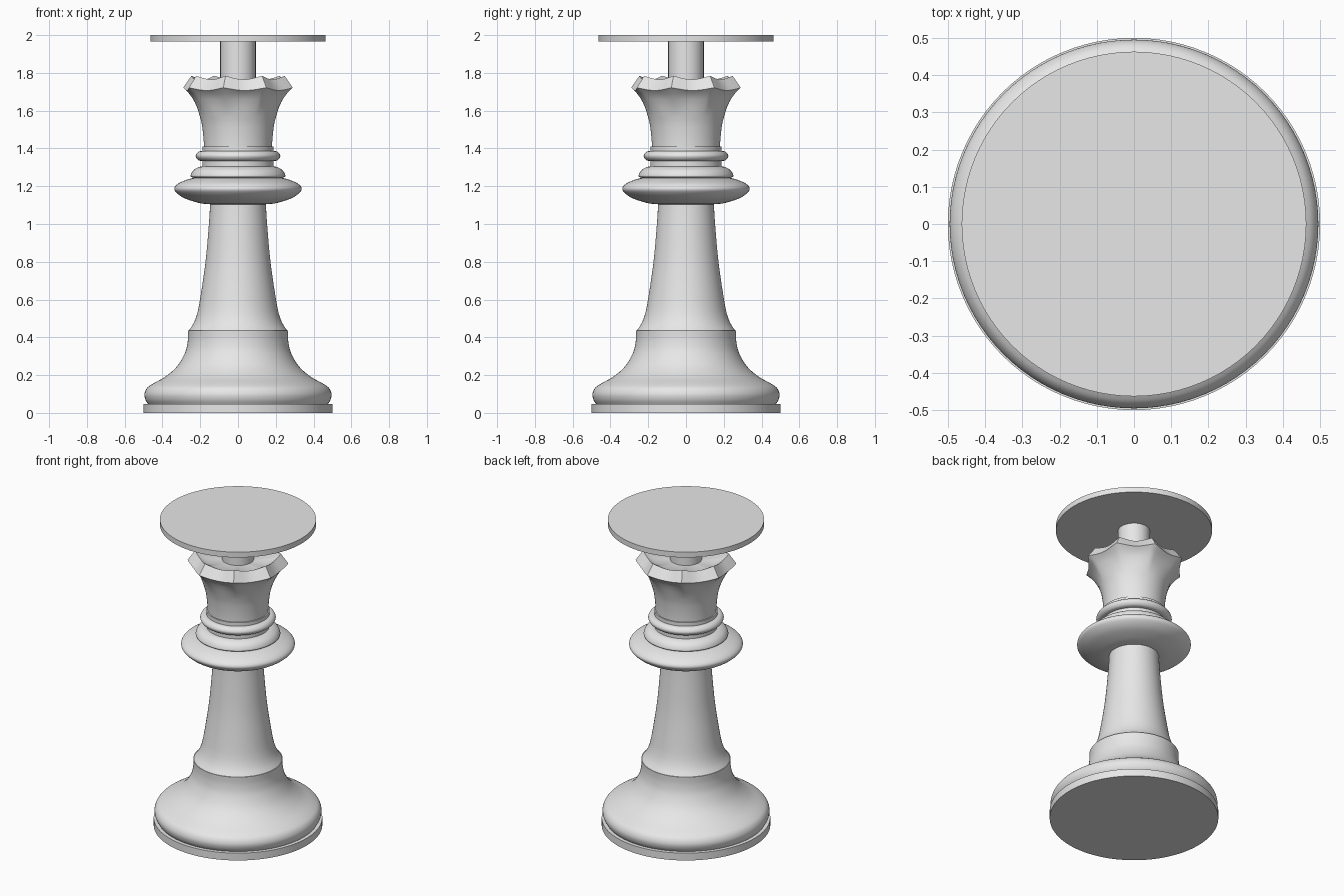
import bpy, bmesh, math

cube = bpy.data.objects.get("Cube")
if cube:
    bpy.data.objects.remove(cube, do_unlink=True)

grey = bpy.data.materials.new("plain grey")
grey.use_nodes = True
grey.diffuse_color = (0.8, 0.8, 0.8, 1)
grey.node_tree.nodes["Principled BSDF"].inputs["Base Color"].default_value = (0.8, 0.8, 0.8, 1)


def curve(points, steps=6):
    """Smooth curve through the (radius, height) points."""
    p = [points[0]] + points + [points[-1]]
    out = []
    for a, b, c, d in zip(p, p[1:], p[2:], p[3:]):
        for i in range(steps):
            t = i / steps
            out.append(tuple(
                0.5 * (2 * b[k] + (c[k] - a[k]) * t
                       + (2 * a[k] - 5 * b[k] + 4 * c[k] - d[k]) * t * t
                       + (3 * b[k] - a[k] - 3 * c[k] + d[k]) * t ** 3)
                for k in (0, 1)))
    return out + [points[-1]]


def rings_to_object(name, rings):
    """Skin a stack of closed rings and cap both ends."""
    bm = bmesh.new()
    loops = [[bm.verts.new(co) for co in ring] for ring in rings]
    n = len(loops[0])
    for low, high in zip(loops, loops[1:]):
        for i in range(n):
            j = (i + 1) % n
            bm.faces.new((low[i], low[j], high[j], high[i]))
    bm.faces.new(loops[0][::-1])
    bm.faces.new(loops[-1])
    bmesh.ops.recalc_face_normals(bm, faces=bm.faces)
    mesh = bpy.data.meshes.new(name)
    bm.to_mesh(mesh)
    bm.free()
    mesh.materials.append(grey)
    obj = bpy.data.objects.new(name, mesh)
    bpy.context.collection.objects.link(obj)
    bpy.ops.object.select_all(action='DESELECT')
    obj.select_set(True)
    bpy.context.view_layer.objects.active = obj
    bpy.ops.object.shade_smooth_by_angle(angle=math.radians(30))
    return obj


def lathe(name, profile, sides=96):
    turn = [math.tau * i / sides for i in range(sides)]
    return rings_to_object(name, [[(r * math.cos(a), r * math.sin(a), z) for a in turn]
                                  for r, z in profile])


# Foot: flat plate and bell-shaped base
lathe("base_plate", [(0.5, 0), (0.5, 0.048)])
lathe("base_bell", curve([(0.475, 0.045), (0.49, 0.07), (0.495, 0.1), (0.483, 0.13),
                          (0.455, 0.152), (0.38, 0.195), (0.32, 0.25), (0.28, 0.32),
                          (0.266, 0.38), (0.265, 0.435)]))

# Tapering stem
lathe("stem", curve([(0.262, 0.434), (0.235, 0.475), (0.215, 0.53), (0.198, 0.62),
                     (0.172, 0.8), (0.154, 1.0), (0.147, 1.12)]))

# Collar rings and neck
lathe("wide_collar", curve([(0.14, 1.104), (0.2, 1.11), (0.28, 1.135), (0.325, 1.165),
                            (0.337, 1.19), (0.315, 1.215), (0.26, 1.238), (0.2, 1.25)]))
lathe("small_collar", curve([(0.21, 1.24), (0.245, 1.248), (0.25, 1.26), (0.235, 1.285),
                             (0.205, 1.302), (0.17, 1.305)]))
lathe("neck", [(0.188, 1.28), (0.188, 1.41)])
lathe("neck_ring", curve([(0.18, 1.332), (0.21, 1.338), (0.224, 1.36),
                          (0.21, 1.382), (0.18, 1.388)]))

# Crown: eight ridges with hollows between, given as radius, height, hollow, dip
crown_rows = [(r, z, 0, 0) for r, z in curve([(0.18, 1.405), (0.183, 1.46), (0.192, 1.53),
                                              (0.205, 1.58)], 3)]
crown_rows += [(0.222, 1.62, 0.025, 0), (0.245, 1.66, 0.055, 0), (0.27, 1.693, 0.08, 0.005),
               (0.3, 1.722, 0.1, 0.015), (0.255, 1.785, 0.1, 0.02),
               (0.2, 1.755, 0.05, 0.01), (0.09, 1.74, 0, 0)]
points, steps = 8, 12
crown = []
for r, z, hollow, dip in crown_rows:
    ring = []
    for i in range(points * steps):
        a = math.radians(-15) + math.tau * i / (points * steps)
        wave = math.sin(math.pi * (i % steps) / steps)
        rr = r * (1 - hollow * wave)
        ring.append((rr * math.cos(a), rr * math.sin(a), z - dip * wave))
    crown.append(ring)
rings_to_object("crown", crown)

# Post and round top plate
lathe("top_post", [(0.094, 1.7), (0.094, 1.97)])
lathe("top_plate", [(0.463, 1.965), (0.463, 2.0)])
